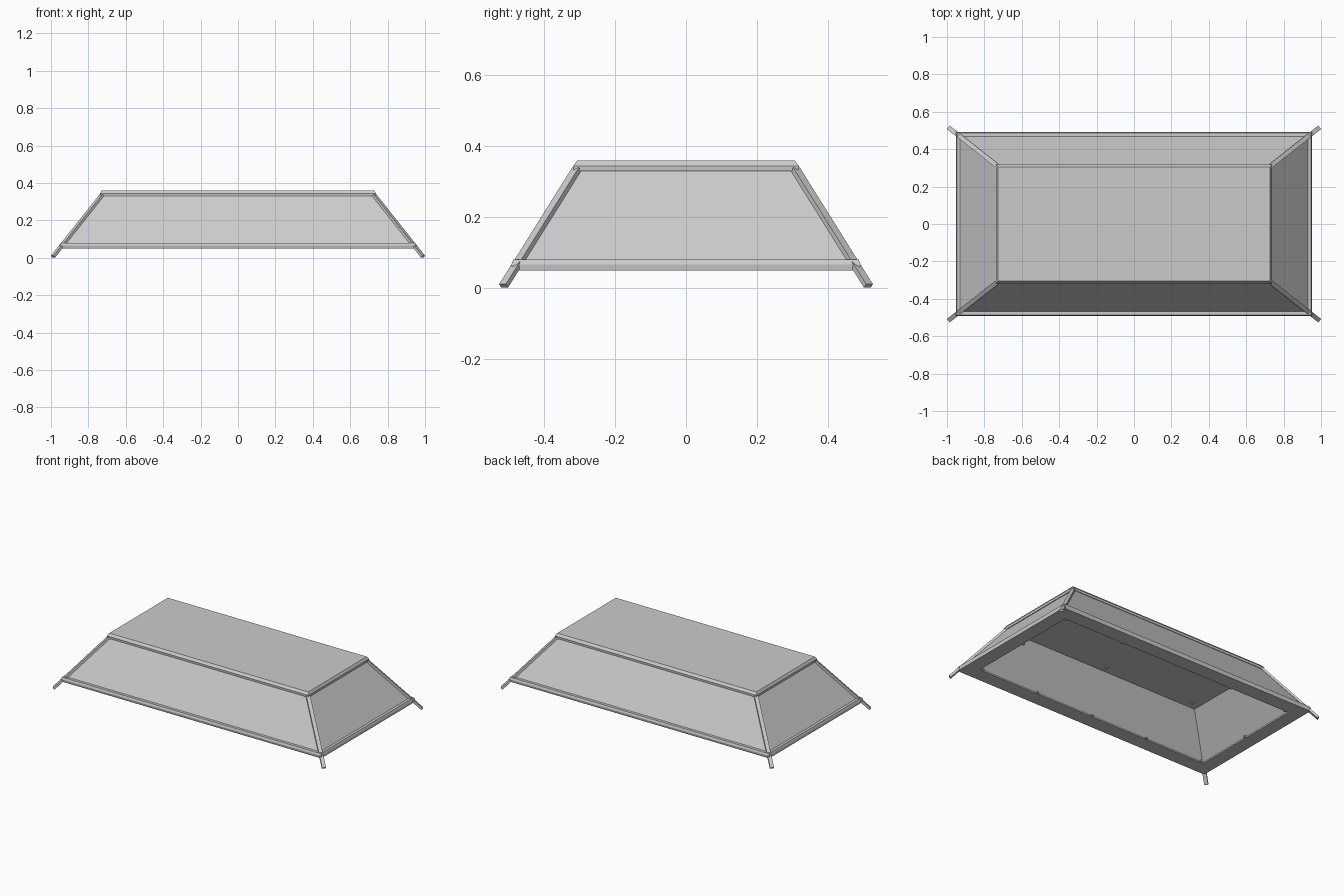
import bpy, bmesh
from mathutils import Vector

cube = bpy.data.objects.get("Cube")
if cube:
    bpy.data.objects.remove(cube, do_unlink=True)


def make_material(name, value):
    mat = bpy.data.materials.new(name)
    mat.use_nodes = True
    colour = (value, value, value, 1)
    mat.diffuse_color = colour
    mat.node_tree.nodes["Principled BSDF"].inputs["Base Color"].default_value = colour
    return mat


grey = make_material("light grey", 0.6)


def finish(name, bm):
    bmesh.ops.recalc_face_normals(bm, faces=bm.faces)
    mesh = bpy.data.meshes.new(name)
    bm.to_mesh(mesh)
    bm.free()
    mesh.materials.append(grey)
    obj = bpy.data.objects.new(name, mesh)
    bpy.context.collection.objects.link(obj)
    return obj


def loft(name, rings, closed=False):
    """Skin rectangles given as (half x, half y, z); cap or join the ends."""
    bm = bmesh.new()
    loops = [[bm.verts.new((sx * hx, sy * hy, z))
              for sx, sy in ((-1, -1), (1, -1), (1, 1), (-1, 1))]
             for hx, hy, z in rings]
    pairs = list(zip(loops, loops[1:]))
    if closed:
        pairs.append((loops[-1], loops[0]))
    else:
        bm.faces.new(loops[0])
        bm.faces.new(loops[-1])
    for a, b in pairs:
        for i in range(4):
            j = (i + 1) % 4
            bm.faces.new((a[i], a[j], b[j], b[i]))
    return finish(name, bm)


def box(name, centre, size, direction=None):
    bm = bmesh.new()
    bmesh.ops.create_cube(bm, size=1)
    bmesh.ops.scale(bm, vec=size, verts=bm.verts)
    obj = finish(name, bm)
    obj.location = centre
    if direction:
        obj.rotation_euler = direction.to_track_quat('Z', 'Y').to_euler()
    return obj


# Thin sloping panels, open below and joined by a flat ceiling
loft("canopy_shell", [(0.72, 0.302, 0.327), (0.934, 0.47, 0.06),
                      (0.945, 0.481, 0.06), (0.72, 0.304, 0.345)])

# Flat underside rim with a chamfered outer rail
loft("bottom_rail", [(0.86, 0.392, 0.05), (0.951, 0.488, 0.05),
                     (0.953, 0.492, 0.066), (0.947, 0.487, 0.08),
                     (0.925, 0.465, 0.08), (0.92, 0.46, 0.06),
                     (0.86, 0.392, 0.06)], closed=True)

# Roof slab with a bevelled edge
loft("top_rail", [(0.737, 0.317, 0.33), (0.738, 0.318, 0.344),
                  (0.728, 0.306, 0.36)])

# Slim diagonal corner bars, running past the rim as short feet
for sx, sx_name in ((-1, "right"), (1, "left")):
    for sy, sy_name in ((-1, "front"), (1, "back")):
        foot = Vector((sx * 0.989, sy * 0.514, 0.006))
        head = Vector((sx * 0.728, sy * 0.308, 0.335))
        axis = head - foot
        box(f"{sy_name}_{sx_name}_corner_bar", (foot + head) / 2,
            (0.024, 0.014, axis.length), axis)

# Small studs on the edge of the opening and under the ceiling
rim_spots = [(x * 0.42, y * 0.388, 0.056) for x in range(-2, 3) for y in (-1, 1)]
rim_spots += [(x * 0.854, 0, 0.056) for x in (-1, 1)]
roof_spots = [(x * 0.66, y * 0.25, 0.324) for x in (-1, 0, 1) for y in (-1, 1)]
for i, spot in enumerate(rim_spots + roof_spots):
    box(f"stud_{i + 1}", spot, (0.016, 0.016, 0.01))
